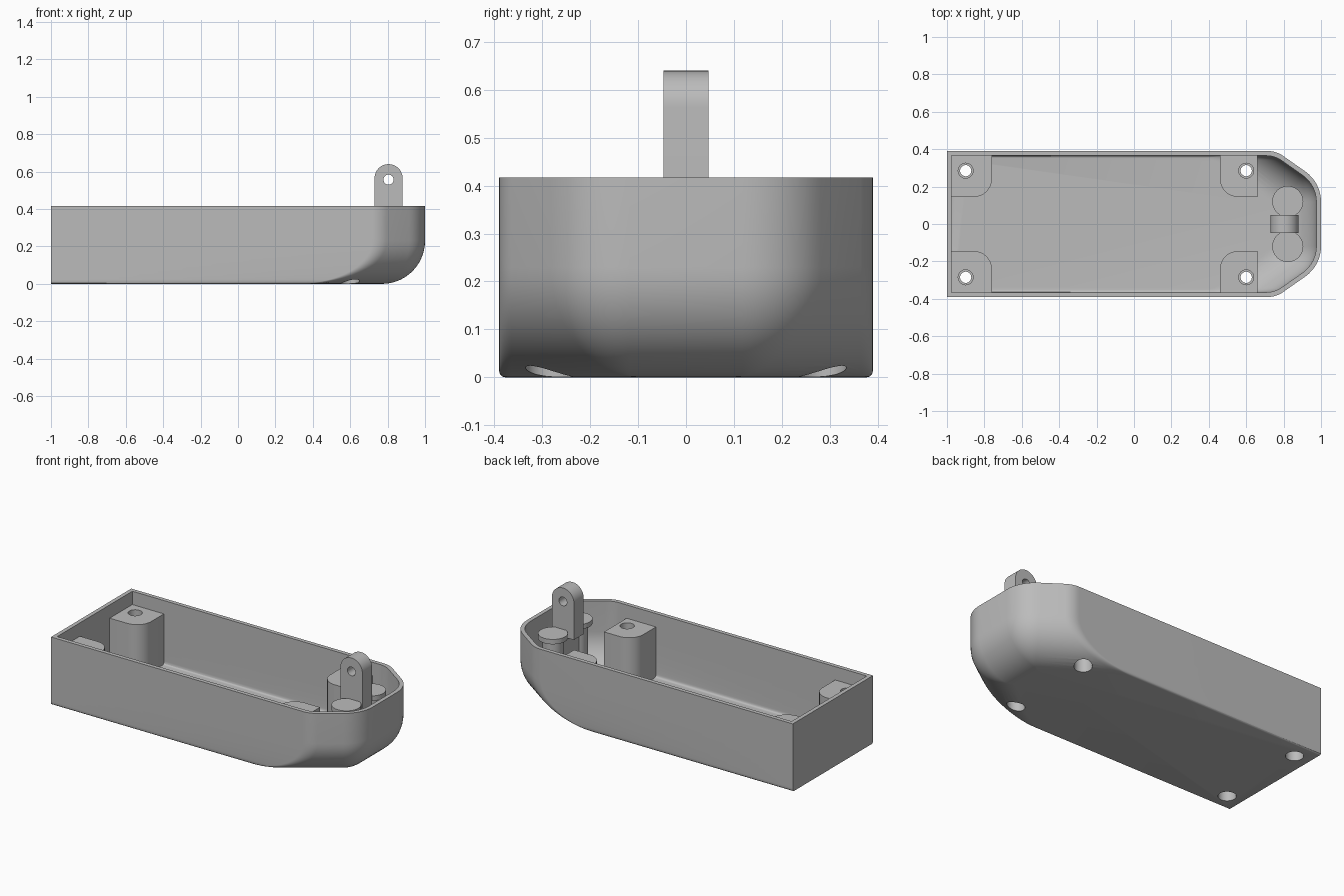
import bpy, bmesh, math

cube = bpy.data.objects.get("Cube")
if cube:
    bpy.data.objects.remove(cube, do_unlink=True)

grey = bpy.data.materials.new("plain_grey")
grey.use_nodes = True
COLOUR = (0.5, 0.5, 0.5, 1)
grey.diffuse_color = COLOUR
grey.node_tree.nodes["Principled BSDF"].inputs["Base Color"].default_value = COLOUR

HALF_W, RIM, WALL = 0.39, 0.417, 0.025   # half width, rim height, wall thickness
NOSE_R = 0.23                            # big round under the nose
NX, NY = 0.573, 0.819                    # normal of the slanted nose side
NC = NX * 0.76 + NY * HALF_W


def loft(name, rings):
    """Closed solid skinned through rings of equal point count."""
    bm = bmesh.new()
    loops = [[bm.verts.new(p) for p in ring] for ring in rings]
    n = len(loops[0])
    for a, b in zip(loops, loops[1:]):
        for i in range(n):
            j = (i + 1) % n
            bm.faces.new((a[i], a[j], b[j], b[i]))
    bm.faces.new(loops[0][::-1])
    bm.faces.new(loops[-1])
    bmesh.ops.recalc_face_normals(bm, faces=bm.faces)
    me = bpy.data.meshes.new(name)
    bm.to_mesh(me)
    bm.free()
    me.materials.append(grey)
    ob = bpy.data.objects.new(name, me)
    bpy.context.collection.objects.link(ob)
    return ob


def prism(name, pts, z0, z1):
    return loft(name, [[(x, y, z) for x, y in pts] for z in (z0, z1)])


def circle(cx, cy, r, n=40):
    return [(cx + r * math.cos(2 * math.pi * i / n),
             cy + r * math.sin(2 * math.pi * i / n)) for i in range(n)]


def rounded(corners, seg=8):
    """Polygon from (x, y, radius) corners; radius 0 keeps a sharp point."""
    out, n = [], len(corners)
    for i, (x, y, r) in enumerate(corners):
        if r == 0:
            out.append((x, y))
            continue
        dirs = []
        for k in (i - 1, (i + 1) % n):
            dx, dy = corners[k][0] - x, corners[k][1] - y
            m = math.hypot(dx, dy)
            dirs.append((dx / m, dy / m))
        (ax, ay), (bx, by) = dirs
        half = math.acos(ax * bx + ay * by) / 2
        mx, my = ax + bx, ay + by
        m = math.hypot(mx, my)
        cx, cy = x + mx / m * r / math.sin(half), y + my / m * r / math.sin(half)
        t = r / math.tan(half)
        a0 = math.atan2(y + ay * t - cy, x + ax * t - cx)
        a1 = math.atan2(y + by * t - cy, x + bx * t - cx)
        sweep = (a1 - a0 + math.pi) % (2 * math.pi) - math.pi
        for k in range(seg + 1):
            a = a0 + sweep * k / seg
            out.append((cx + r * math.cos(a), cy + r * math.sin(a)))
    return out


def plan(nose, side, back, z):
    """Hull outline at height z with insets at the nose, sides and back."""
    w = HALF_W - side
    xa = (NC - nose - NY * w) / NX
    yb = (NC - nose - NX * (1 - nose)) / NY
    r = max(0.2 - nose, 0.01)
    half = [(-1 + back, -w, 0), (xa, -w, 0.14), (1 - nose, -yb, r)]
    full = half + [(x, -y, rr) for x, y, rr in reversed(half)]
    return [(x, y, z) for x, y in rounded(full)]


def hull_rings(inset, small=0.012, steps=14):
    """Rings from the floor to the rim, offset inward by inset."""
    big, rings = NOSE_R - inset, []
    for i in range(steps + 1):
        t = math.pi / 2 * i / steps
        h = big * (1 - math.cos(t))
        s = small - math.sqrt(max(0, small ** 2 - (small - h) ** 2)) if h < small else 0
        rings.append(plan(inset + big * (1 - math.sin(t)), inset + s, inset, inset + h))
    rings.append(plan(inset, inset, inset, RIM))
    return rings


def boolean(ob, tool, op):
    tool.hide_render = True
    mod = ob.modifiers.new("cut", "BOOLEAN")
    mod.operation, mod.object, mod.solver = op, tool, "EXACT"
    bpy.ops.object.select_all(action="DESELECT")
    bpy.context.view_layer.objects.active = ob
    ob.select_set(True)
    bpy.ops.object.modifier_apply(modifier=mod.name)


parts = []

# Hollow tray: outer skin up to the rim, then inner skin back down to the floor
tray = loft("tray_shell", hull_rings(0) + hull_rings(WALL)[::-1])
parts.append(tray)

# Solid used to trim inner parts to the tray
trim = loft("trim_helper", hull_rings(0.012))

# Four screw posts with stepped bores
BORE = [(0.05, -0.05), (0.05, 0.16), (0.03, 0.16), (0.03, 0.29), (0.04, 0.29), (0.04, 0.4)]
for end, x0, x1, hx in (("rear", -0.985, -0.76, -0.9), ("nose", 0.66, 0.46, 0.6)):
    for side, sy in (("left", 1), ("right", -1)):
        corners = [(x0, 0.38 * sy, 0), (x1, 0.38 * sy, 0),
                   (x1, 0.145 * sy, 0.095), (x0, 0.145 * sy, 0)]
        post = prism(f"{end}_{side}_screw_post", rounded(corners), 0.005, 0.335)
        boolean(post, trim, "INTERSECT")
        bore = loft("bore_helper", [[(x, y, z) for x, y in circle(hx, 0.285 * sy, r)]
                                    for r, z in BORE])
        boolean(post, bore, "DIFFERENCE")
        boolean(tray, bore, "DIFFERENCE")
        bpy.data.objects.remove(bore, do_unlink=True)
        parts.append(post)

# Twin round columns with wider caps, carrying the eyelet
for side, sy in (("left", 1), ("right", -1)):
    column = prism(f"{side}_column", circle(0.822, 0.117 * sy, 0.06), 0.005, 0.37)
    boolean(column, trim, "INTERSECT")
    cap = prism(f"{side}_column_cap", circle(0.822, 0.12 * sy, 0.083), 0.355, 0.385)
    parts += [column, cap]
web = prism("column_web", [(0.78, -0.11), (0.86, -0.11), (0.86, 0.11), (0.78, 0.11)], 0.005, 0.36)
boolean(web, trim, "INTERSECT")
parts.append(web)

# Upright eyelet with a round top and cross hole
EX, EZ, ER = 0.805, 0.565, 0.075
arch = [(EX - ER, 0.34), (EX + ER, 0.34)]
arch += [(EX + ER * math.cos(math.pi * i / 24), EZ + ER * math.sin(math.pi * i / 24))
         for i in range(25)]
eyelet = loft("eyelet", [[(x, y, z) for x, z in arch] for y in (-0.047, 0.047)])
hole = loft("hole_helper", [[(x, y, z) for x, z in circle(EX, 0.557, 0.027)]
                            for y in (-0.1, 0.1)])
boolean(eyelet, hole, "DIFFERENCE")
parts.append(eyelet)

for helper in (hole, trim):
    bpy.data.objects.remove(helper, do_unlink=True)

# Smooth shading with crisp edges
bpy.ops.object.select_all(action="DESELECT")
for ob in parts:
    ob.select_set(True)
bpy.context.view_layer.objects.active = tray
bpy.ops.object.shade_smooth_by_angle(angle=math.radians(30))
